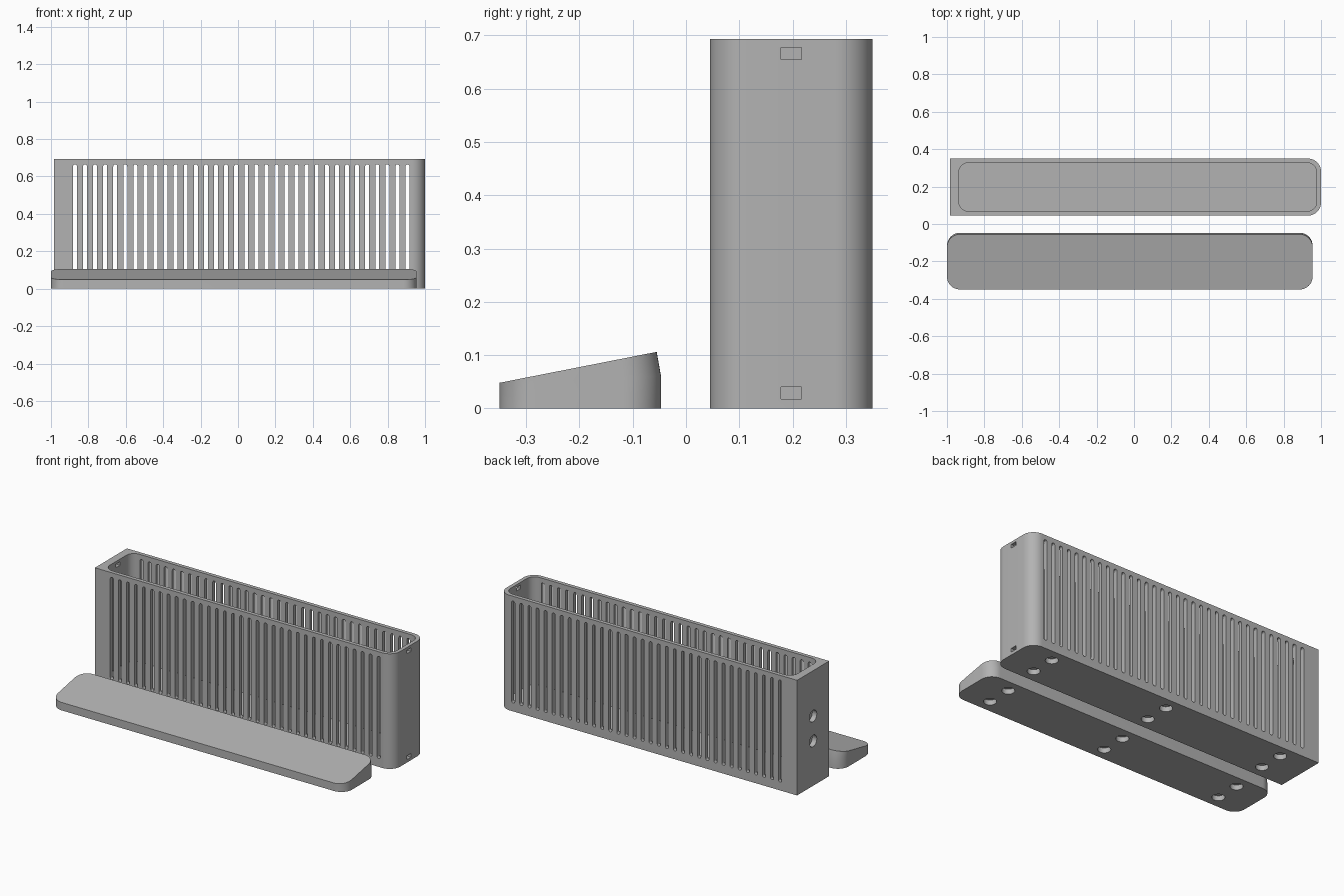
import bpy, bmesh
from math import sin, cos, pi
from mathutils import Matrix, Vector

cube = bpy.data.objects.get("Cube")
if cube:
    bpy.data.objects.remove(cube, do_unlink=True)

grey = bpy.data.materials.new("plain grey")
grey.use_nodes = True
COLOUR = (0.45, 0.45, 0.45, 1)
grey.diffuse_color = COLOUR
grey.node_tree.nodes["Principled BSDF"].inputs["Base Color"].default_value = COLOUR


def rounded_rect(x0, x1, y0, y1, radii, steps=12):
    """Outline from the (x1, y0) corner, counter-clockwise; radius 0 is a sharp corner."""
    corners = [(x1, y0, -1, 1), (x1, y1, -1, -1), (x0, y1, 1, -1), (x0, y0, 1, 1)]
    points = []
    for i, ((x, y, sx, sy), r) in enumerate(zip(corners, radii)):
        if r == 0:
            points.append((x, y))
            continue
        for k in range(steps + 1):
            a = pi / 2 * (i - 1 + k / steps)
            points.append((x + sx * r + r * cos(a), y + sy * r + r * sin(a)))
    return points


def loft(bm, rings, matrix=Matrix()):
    """Closed solid through matching rings of 3D points."""
    loops = [[bm.verts.new(matrix @ Vector(p)) for p in ring] for ring in rings]
    bm.faces.new(loops[0][::-1])
    bm.faces.new(loops[-1])
    for low, high in zip(loops, loops[1:]):
        for i in range(len(low)):
            j = (i + 1) % len(low)
            bm.faces.new((low[i], low[j], high[j], high[i]))


def prism(bm, outline, a, b, matrix=Matrix()):
    loft(bm, [[(x, y, z) for x, y in outline] for z in (a, b)], matrix)


def make_object(name, bm):
    bmesh.ops.recalc_face_normals(bm, faces=bm.faces)
    mesh = bpy.data.meshes.new(name)
    bm.to_mesh(mesh)
    bm.free()
    mesh.materials.append(grey)
    obj = bpy.data.objects.new(name, mesh)
    bpy.context.collection.objects.link(obj)
    return obj


def activate(obj):
    bpy.ops.object.select_all(action='DESELECT')
    obj.select_set(True)
    bpy.context.view_layer.objects.active = obj


def cut(obj, bm):
    """Subtract the solids in bm from obj."""
    cutter = make_object("cutter", bm)
    cutter.hide_render = True
    mod = obj.modifiers.new("cut", 'BOOLEAN')
    mod.operation, mod.solver, mod.object = 'DIFFERENCE', 'EXACT', cutter
    activate(obj)
    bpy.ops.object.modifier_apply(modifier=mod.name)
    bpy.data.objects.remove(cutter, do_unlink=True)


def circle(x, y, r, n=32):
    return [(x + r * cos(2 * pi * k / n), y + r * sin(2 * pi * k / n)) for k in range(n)]


POCKET_R, POCKET_DEPTH = 0.035, 0.03
TO_XZ = Matrix.Rotation(pi / 2, 4, 'X')                         # prism axis along -y
TO_YZ = Matrix(((0, 0, 1, 0), (1, 0, 0, 0), (0, 1, 0, 0), (0, 0, 0, 1)))  # axis along x


def add_bottom_pockets(bm, cx, cy):
    for i in (-1, 0, 1):
        for j in (-1, 1):
            prism(bm, circle(cx + 0.79 * i, cy + 0.075 * j, POCKET_R), -0.05, POCKET_DEPTH)


# Bin: rounded at one end, square at the other, hollow and open at the top
HEIGHT, MID_Y = 0.693, 0.1975
bm = bmesh.new()
prism(bm, rounded_rect(-0.985, 1, 0.045, 0.35, (0.07, 0.07, 0, 0)), 0, HEIGHT)
slotted_bin = make_object("slotted_bin", bm)

bm = bmesh.new()
prism(bm, rounded_rect(-0.937, 0.977, 0.068, 0.327, [0.052] * 4), 0.045, 1)
cut(slotted_bin, bm)

# Row of tall round-ended slots through both long walls
bm = bmesh.new()
SLOTS, FIRST, LAST, HALF = 34, -0.872, 0.906, 0.0105
for i in range(SLOTS):
    x = FIRST + (LAST - FIRST) * i / (SLOTS - 1)
    slot = rounded_rect(x - HALF, x + HALF, 0.05, 0.665, [HALF * 0.999] * 4, 4)
    prism(bm, slot, -0.5, 0, TO_XZ)
cut(slotted_bin, bm)

# Round pockets below and on the square end, small rectangular notches at the ends
bm = bmesh.new()
add_bottom_pockets(bm, 0.0075, MID_Y)
for z in (0.27, 0.42):
    prism(bm, circle(MID_Y, z, POCKET_R), -1.1, -0.985 + POCKET_DEPTH, TO_YZ)
for z, a, b in ((0.666, 0.95, 1.1), (0.029, 0.95, 1.1), (0.666, -0.965, -0.9)):
    notch = rounded_rect(MID_Y - 0.019, MID_Y + 0.019, z - 0.011, z + 0.011, [0] * 4)
    prism(bm, notch, a, b, TO_YZ)
cut(slotted_bin, bm)

# Wedge: rounded plate with a sloping top that leans forward at the back
outline = rounded_rect(-1, 0.955, -0.35, -0.047, [0.07] * 4)
base = [(x, y, 0) for x, y in outline]
waist = [(x, y, 0.046 + 0.05 * (y + 0.35)) for x, y in outline]
top = []
for x, y in outline:
    t = (y + 0.35) / 0.303
    top.append((x, y - 0.008 * t, 0.048 + 0.058 * t))
bm = bmesh.new()
loft(bm, [base, waist, top])
wedge = make_object("sloped_wedge", bm)

bm = bmesh.new()
add_bottom_pockets(bm, -0.0225, MID_Y - 0.395)
cut(wedge, bm)

for obj in (slotted_bin, wedge):
    activate(obj)
    bpy.ops.object.shade_smooth_by_angle(angle=0.5)
